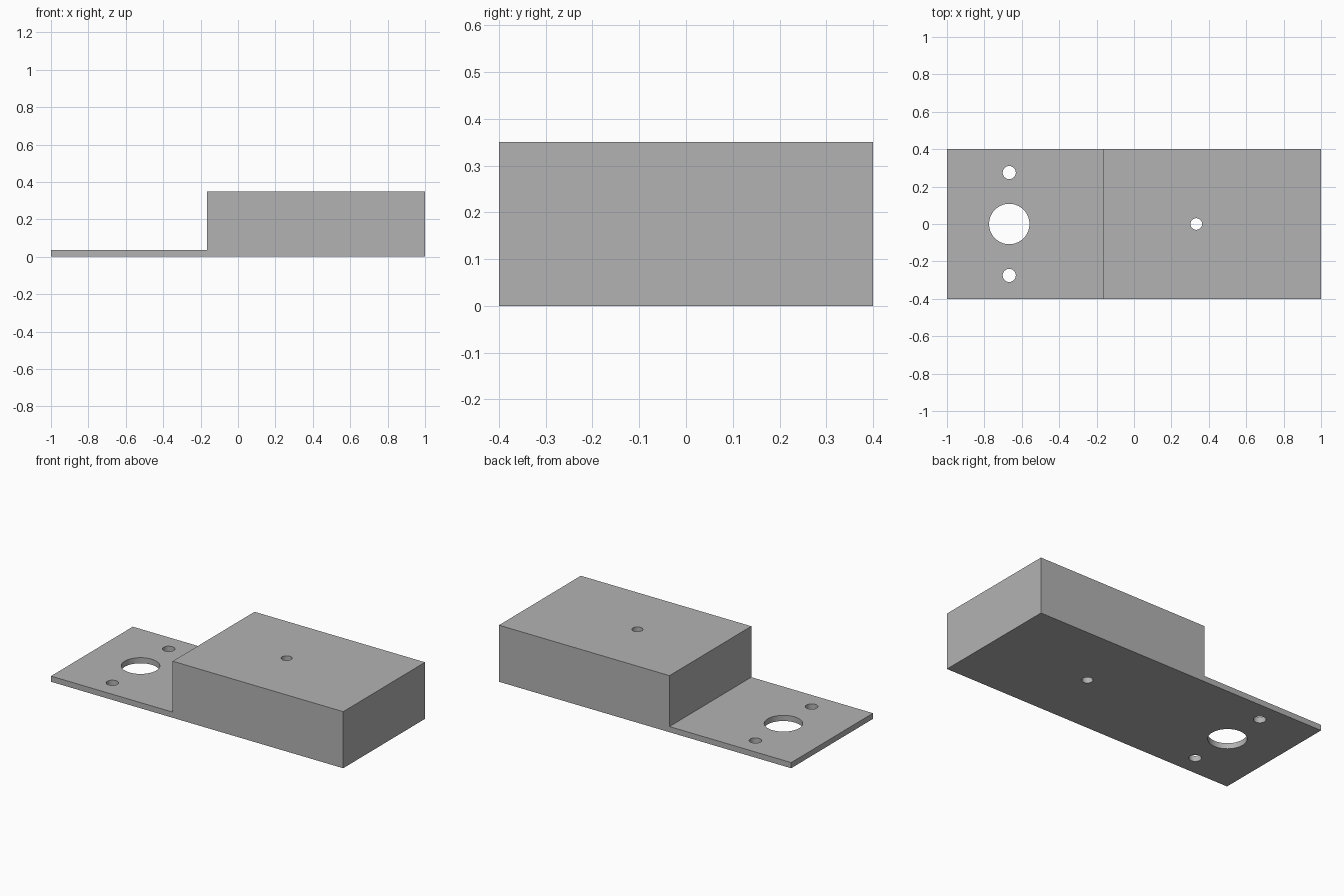
import bpy
import bmesh
import math

cube = bpy.data.objects.get("Cube")
if cube:
    bpy.data.objects.remove(cube, do_unlink=True)

HALF_WIDTH = 0.4
STEP_X = -0.167
PLATE_TOP, BLOCK_TOP = 0.035, 0.35

grey = bpy.data.materials.new("plain grey")
grey.use_nodes = True
colour = (0.45, 0.45, 0.45, 1)
grey.diffuse_color = colour
grey.node_tree.nodes["Principled BSDF"].inputs["Base Color"].default_value = colour


def add_object(name, bm):
    bmesh.ops.recalc_face_normals(bm, faces=bm.faces)
    mesh = bpy.data.meshes.new(name)
    bm.to_mesh(mesh)
    bm.free()
    mesh.materials.append(grey)
    obj = bpy.data.objects.new(name, mesh)
    bpy.context.collection.objects.link(obj)
    return obj


# Stepped body: thin mounting plate and thick block, one extruded profile
profile = [(-1, 0), (1, 0), (1, BLOCK_TOP), (STEP_X, BLOCK_TOP),
           (STEP_X, PLATE_TOP), (-1, PLATE_TOP)]
bm = bmesh.new()
side = bm.faces.new([bm.verts.new((x, -HALF_WIDTH, z)) for x, z in profile])
extruded = bmesh.ops.extrude_face_region(bm, geom=[side])["geom"]
bmesh.ops.translate(bm, vec=(0, 2 * HALF_WIDTH, 0),
                    verts=[v for v in extruded if isinstance(v, bmesh.types.BMVert)])
body = add_object("stepped_mounting_block", bm)


# Through holes, cut along z
def drill(x, y, radius):
    bm = bmesh.new()
    bmesh.ops.create_cone(bm, cap_ends=True, segments=64,
                          radius1=radius, radius2=radius, depth=2)
    bmesh.ops.translate(bm, vec=(x, y, 0), verts=bm.verts)
    cutter = add_object("hole_cutter", bm)
    cutter.hide_render = True
    cut = body.modifiers.new("hole", "BOOLEAN")
    cut.operation = "DIFFERENCE"
    cut.solver = "EXACT"
    cut.object = cutter
    bpy.ops.object.modifier_apply(modifier=cut.name)
    bpy.data.objects.remove(cutter, do_unlink=True)


bpy.ops.object.select_all(action="DESELECT")
body.select_set(True)
bpy.context.view_layer.objects.active = body

drill(-0.667, 0, 0.108)            # large plate hole
for y in (-0.275, 0.275):          # screw holes either side
    drill(-0.667, y, 0.035)
drill(0.333, 0, 0.031)             # block hole

# Smooth hole walls, sharp outer edges
bpy.ops.object.shade_smooth_by_angle(angle=math.radians(30))
